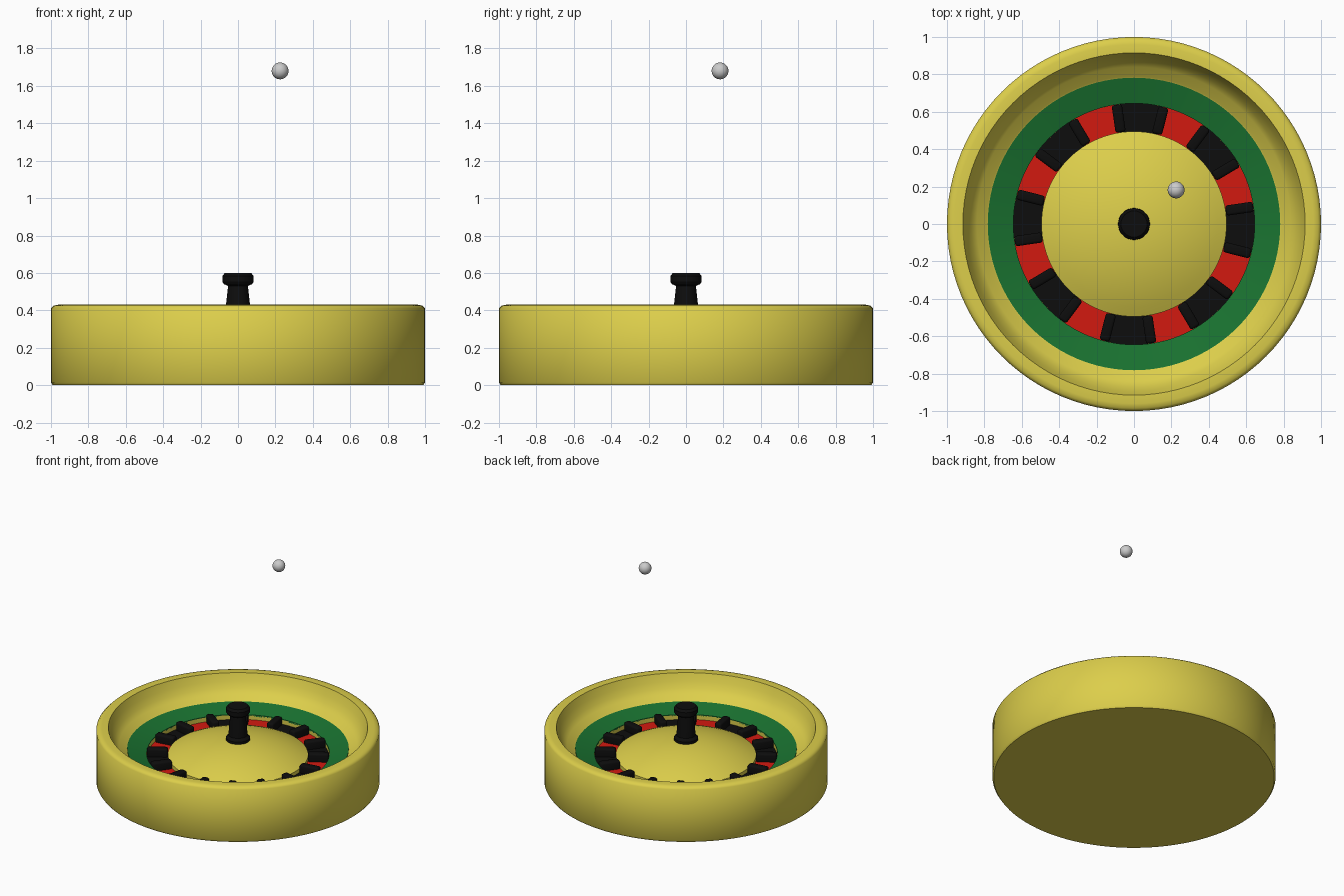
import bpy, bmesh
from math import cos, sin, pi, radians

if "Cube" in bpy.data.objects:
    bpy.data.objects.remove(bpy.data.objects["Cube"])


def material(name, r, g, b):
    m = bpy.data.materials.new(name)
    m.diffuse_color = (r, g, b, 1)
    m.use_nodes = True
    m.node_tree.nodes["Principled BSDF"].inputs["Base Color"].default_value = m.diffuse_color
    return m


GOLD = material("gold", 0.72, 0.62, 0.07)
GREEN = material("green", 0.01, 0.17, 0.03)
RED = material("red", 0.65, 0.01, 0.005)
BLACK = material("black", 0.004, 0.004, 0.004)


def finish(name, bm, mat, angle=30):
    bmesh.ops.recalc_face_normals(bm, faces=bm.faces[:])
    mesh = bpy.data.meshes.new(name)
    bm.to_mesh(mesh)
    bm.free()
    ob = bpy.data.objects.new(name, mesh)
    bpy.context.collection.objects.link(ob)
    if mat:
        mesh.materials.append(mat)
    bpy.ops.object.select_all(action='DESELECT')
    ob.select_set(True)
    bpy.context.view_layer.objects.active = ob
    bpy.ops.object.shade_smooth_by_angle(angle=radians(angle))
    return ob


def lathe(name, profile, mat, closed=False, steps=96, angle=30):
    """Spin an (r, z) profile around the z axis."""
    bm = bmesh.new()
    vs = [bm.verts.new((r, 0, z)) for r, z in profile]
    pairs = list(zip(vs, vs[1:])) + ([(vs[-1], vs[0])] if closed else [])
    edges = [bm.edges.new(p) for p in pairs]
    bmesh.ops.spin(bm, geom=vs + edges, cent=(0, 0, 0), axis=(0, 0, 1),
                   angle=2 * pi, steps=steps, use_duplicate=False)
    bmesh.ops.remove_doubles(bm, verts=bm.verts[:], dist=1e-5)
    return finish(name, bm, mat, angle)


# Bowl: base, outer wall, rim, concave track, pocket channel
lathe("bowl", [(0, 0), (0.99, 0), (1, 0.015), (1, 0.41), (0.985, 0.425),
               (0.96, 0.43), (0.915, 0.43), (0.895, 0.375), (0.87, 0.33),
               (0.84, 0.295), (0.79, 0.27), (0.782, 0.262), (0.645, 0.225),
               (0.645, 0.18), (0.49, 0.18), (0, 0.18)], GOLD, angle=45)

# Green sloping ring
lathe("green_ring", [(0.782, 0.255), (0.782, 0.268), (0.645, 0.23),
                     (0.645, 0.217)], GREEN, closed=True)

# Central dome: spherical cap above a short wall
R = 1.08
dome = [(0.495, 0.18)]
for i in range(11):
    r = 0.495 * (1 - i / 10)
    dome.append((r, 0.34 - R + (R * R - r * r) ** 0.5))
lathe("center_dome", dome, GOLD)

# Spindle knob
lathe("spindle", [(0, 0.32), (0.085, 0.32), (0.085, 0.355), (0.067, 0.375),
                  (0.064, 0.43), (0.053, 0.53), (0.075, 0.54),
                  (0.084, 0.553), (0.084, 0.583), (0.07, 0.6), (0, 0.6)],
      BLACK, steps=32)

# Pocket floors, alternating black and red
STEP = radians(22.5)
START = radians(87)
for i in range(16):
    bm = bmesh.new()
    rings = []
    for k in range(7):
        a = START + STEP * (i - 0.5 + k / 6)
        rings.append([bm.verts.new((r * cos(a), r * sin(a), z))
                      for r, z in ((0.494, 0.175), (0.645, 0.175),
                                   (0.645, 0.192), (0.494, 0.192))])
    for p, q in zip(rings, rings[1:]):
        for j in range(4):
            n = (j + 1) % 4
            bm.faces.new((p[j], p[n], q[n], q[j]))
    bm.faces.new(rings[0])
    bm.faces.new(rings[-1])
    finish(f"pocket_{i + 1}", bm, RED if i % 2 else BLACK)

# Rounded dividers between the pockets
for i in range(16):
    a = START + STEP * (i + 0.5)
    bm = bmesh.new()
    bmesh.ops.create_cube(bm, size=1)
    bmesh.ops.scale(bm, vec=(0.148, 0.055, 0.08), verts=bm.verts[:])
    bmesh.ops.bevel(bm, geom=bm.edges[:], offset=0.014, segments=3,
                    profile=0.5, affect='EDGES')
    ob = finish(f"divider_{i + 1}", bm, BLACK)
    ob.location = (0.57 * cos(a), 0.57 * sin(a), 0.214)
    ob.rotation_euler = (0, 0, a)

# Ball hovering above the wheel
bm = bmesh.new()
bmesh.ops.create_uvsphere(bm, u_segments=32, v_segments=16, radius=0.045)
finish("ball", bm, None).location = (0.225, 0.182, 1.68)
